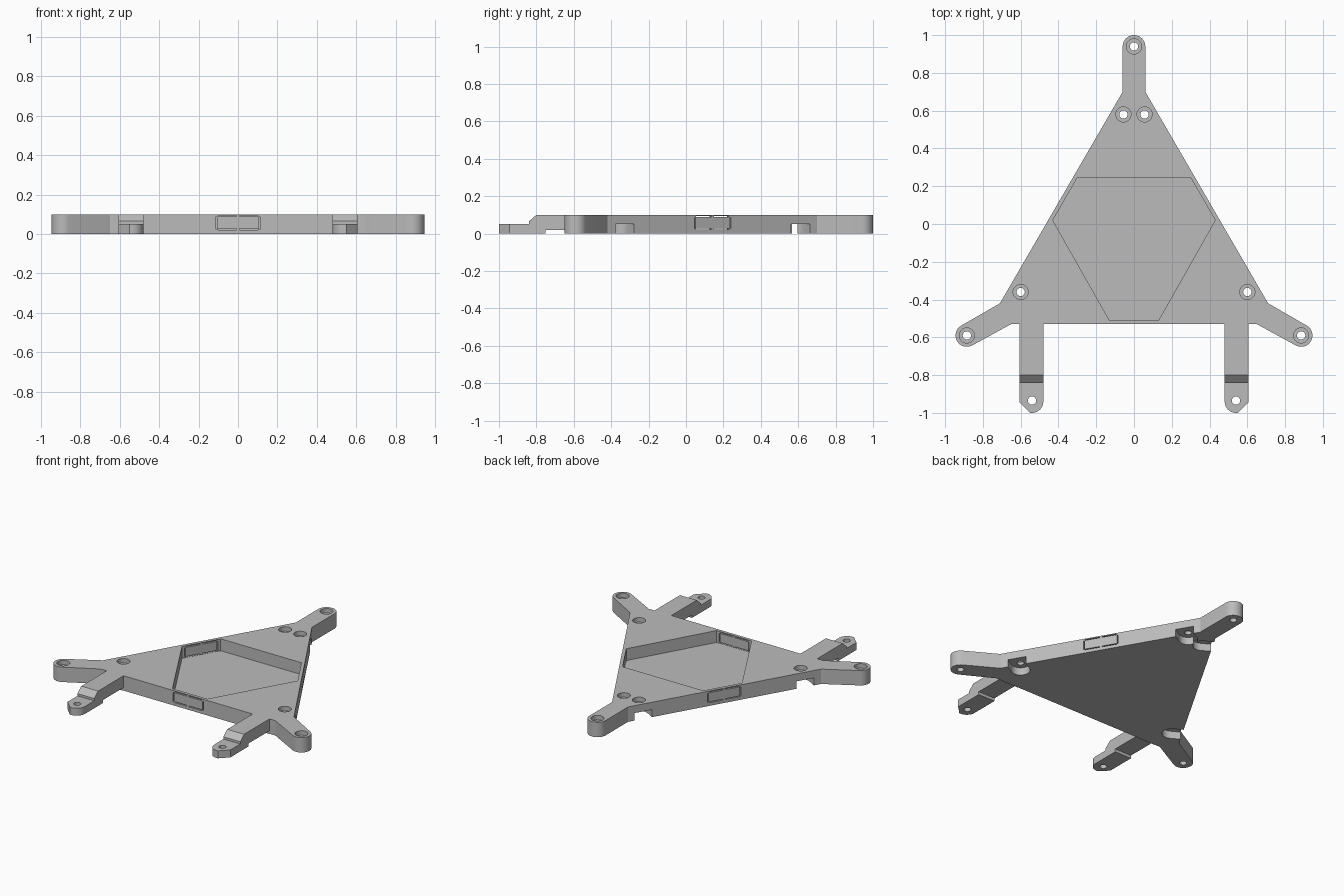
import bpy, bmesh
from math import radians, cos, sin
from mathutils import Matrix, Vector

cube = bpy.data.objects.get("Cube")
if cube:
    bpy.data.objects.remove(cube)

GREY = (0.5, 0.5, 0.5, 1)
TOP = 0.10
FLOOR = 0.02
LEDGE = 0.05
CENTRE = Matrix.Translation((0, -0.079, 0))

grey = bpy.data.materials.new("plain grey")
grey.use_nodes = True
grey.diffuse_color = GREY
grey.node_tree.nodes["Principled BSDF"].inputs["Base Color"].default_value = GREY


def arc(cx, cy, r, a0, a1, steps=12):
    angles = [radians(a0 + (a1 - a0) * i / steps) for i in range(steps + 1)]
    return [(cx + r * cos(a), cy + r * sin(a)) for a in angles]


def prism(name, outline, low, high, matrix=None):
    """Extrude a closed plan outline from low to high."""
    bm = bmesh.new()
    face = bm.faces.new([bm.verts.new((x, y, low)) for x, y in outline])
    ext = bmesh.ops.extrude_face_region(bm, geom=[face])
    verts = [v for v in ext["geom"] if isinstance(v, bmesh.types.BMVert)]
    bmesh.ops.translate(bm, verts=verts, vec=(0, 0, high - low))
    bmesh.ops.transform(bm, matrix=matrix or Matrix(), verts=bm.verts)
    bmesh.ops.recalc_face_normals(bm, faces=bm.faces)
    mesh = bpy.data.meshes.new(name)
    bm.to_mesh(mesh)
    bm.free()
    obj = bpy.data.objects.new(name, mesh)
    mesh.materials.append(grey)
    bpy.context.collection.objects.link(obj)
    return obj


def rect(x0, x1, y0, y1):
    return [(x0, y0), (x1, y0), (x1, y1), (x0, y1)]


def cut(outline, low, high, matrix=None):
    """Subtract a prism from the frame plate."""
    cutter = prism("cutter", outline, low, high, matrix)
    cutter.hide_render = True
    mod = frame.modifiers.new("cut", "BOOLEAN")
    mod.operation = "DIFFERENCE"
    mod.solver = "EXACT"
    mod.object = cutter
    bpy.context.view_layer.objects.active = frame
    bpy.ops.object.modifier_apply(modifier=mod.name)
    bpy.data.objects.remove(cutter)


# Plate outline: front leg, side arm, back arm, then mirrored
half = [(0.48, -0.53)]
half += arc(0.54, -0.94, 0.06, 180, 270, 8)
half += [(0.55, -1.0), (0.605, -0.945), (0.605, -0.53), (0.65, -0.53)]
half += arc(0.885, -0.59, 0.06, -120, 60, 16)
half += [(0.71, -0.42), (0.06, 0.70)]
half += arc(0, 0.94, 0.06, 0, 90, 8)
outline = half + [(-x, y) for x, y in reversed(half[:-1])]
frame = prism("frame_plate", outline, 0, TOP)

# Six-sided pocket
pocket = [(0.13, -0.51), (0.43, 0.02), (0.30, 0.245)]
pocket += [(-x, y) for x, y in reversed(pocket)]
cut(pocket, FLOOR, 0.2)

# Stepped leg tops, profile in y and z swept along x
step = [(-1.1, LEDGE), (-0.84, LEDGE), (-0.84, 0.065), (-0.80, TOP),
        (-0.72, 0.17), (-1.1, 0.17)]
sweep = Matrix(((0, 0, 1, 0), (1, 0, 0, 0), (0, 1, 0, 0), (0, 0, 0, 1)))
cut(step, -0.8, 0.8, sweep)

for side in (1, -1):
    mirror = Matrix.Diagonal((side, 1, 1, 1))
    # Leg underside notch and leg screw hole
    cut(rect(0.47, 0.615, -0.75, -0.532), -0.1, FLOOR, mirror)
    cut(arc(0.54, -0.935, 0.022, 0, 345, 23), -0.1, 0.2, mirror)
    # Nut slots under the plate, open to the slanted edge
    for x, y in ((0.60, -0.36), (0.056, 0.58)):
        slot = arc(0, 0, 0.058, 90, 270, 16) + [(0.15, -0.058), (0.15, 0.058)]
        place = Matrix.Translation((x, y, 0)) @ Matrix.Rotation(radians(30), 4, "Z")
        cut(slot, -0.1, LEDGE, mirror @ place)

# Counterbored screw holes
for x, y in ((0, 0.94), (0.885, -0.59), (-0.885, -0.59), (0.60, -0.36),
             (-0.60, -0.36), (0.056, 0.58), (-0.056, 0.58)):
    cut(arc(x, y, 0.04, 0, 348, 29), 0.07, 0.2)
    cut(arc(x, y, 0.022, 0, 345, 23), -0.1, 0.2)

# Thin slits around a breakout panel in each edge wall
for turn in (0, 120, 240):
    spin = CENTRE @ Matrix.Rotation(radians(turn), 4, "Z")
    for side in (1, -1):
        place = spin @ Matrix.Diagonal((side, 1, 1, 1))
        cut(rect(0.106, 0.113, -0.50, -0.41), 0.026, 0.086, place)
        for z in (0.021, 0.088):
            cut(rect(0.008, 0.102, -0.50, -0.41), z, z + 0.006, place)

bpy.ops.object.select_all(action="DESELECT")
frame.select_set(True)
bpy.context.view_layer.objects.active = frame
bpy.ops.object.shade_smooth_by_angle(angle=radians(20))
